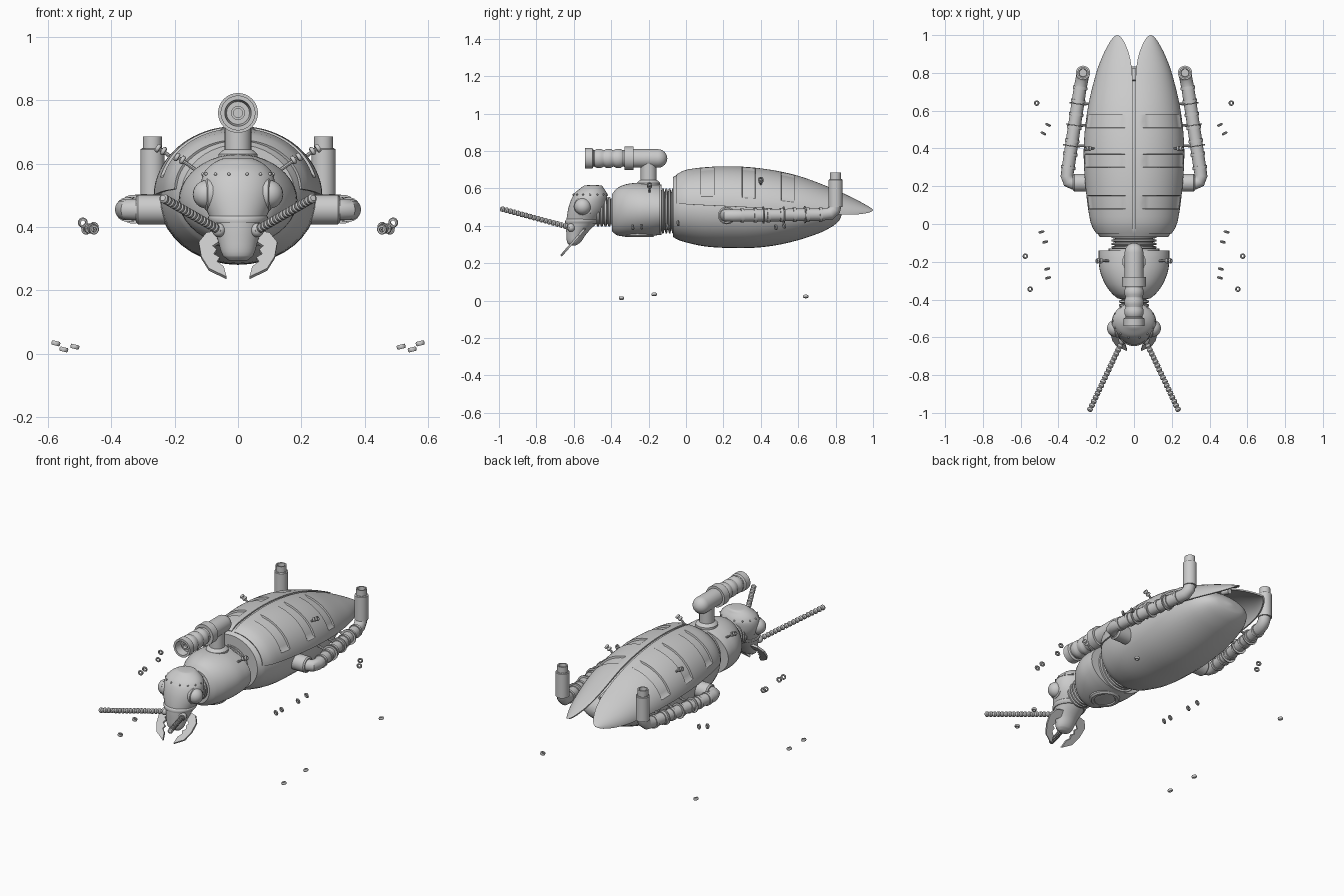
import bpy, bmesh, math
from mathutils import Vector

if "Cube" in bpy.data.objects:
    bpy.data.objects.remove(bpy.data.objects["Cube"])

metal = bpy.data.materials.new("plain_grey_metal")
metal.use_nodes = True
metal.diffuse_color = (0.6, 0.6, 0.6, 1)
metal.node_tree.nodes["Principled BSDF"].inputs["Base Color"].default_value = (0.6, 0.6, 0.6, 1)
parts = []


def finish(name, data, mirror=False, thickness=0):
    ob = bpy.data.objects.new(name, data)
    bpy.context.scene.collection.objects.link(ob)
    data.materials.append(metal)
    if thickness:
        m = ob.modifiers.new("Thickness", 'SOLIDIFY')
        m.thickness, m.offset = thickness, -1
    if mirror:
        m = ob.modifiers.new("Mirror", 'MIRROR')
        m.use_mirror_merge = False
    parts.append(ob)
    return ob


def skin(name, rings, closed=True, caps=True, **kw):
    """Join equal-length rings of points into one surface."""
    bm = bmesh.new()
    rows = [[bm.verts.new(p) for p in ring] for ring in rings]
    n = len(rows[0])
    for a, b in zip(rows, rows[1:]):
        for i in range(n if closed else n - 1):
            j = (i + 1) % n
            bm.faces.new((a[i], a[j], b[j], b[i]))
    if caps:
        bm.faces.new(rows[0][::-1])
        bm.faces.new(rows[-1])
    bmesh.ops.recalc_face_normals(bm, faces=bm.faces)
    me = bpy.data.meshes.new(name)
    bm.to_mesh(me)
    bm.free()
    return finish(name, me, **kw)


def turned(name, start, end, profile, seg=24, **kw):
    """Lathe a (distance, radius) profile around the line from start to end."""
    start, axis = Vector(start), (Vector(end) - Vector(start)).normalized()
    u = axis.orthogonal().normalized()
    v = axis.cross(u)
    rings = []
    for d, r in profile:
        r = max(r, 0.0005)
        rings.append([start + axis * d + r * (u * math.cos(t) + v * math.sin(t))
                      for t in (math.tau * i / seg for i in range(seg))])
    return skin(name, rings, **kw)


def rod(name, start, end, r, seg=20, **kw):
    length = (Vector(end) - Vector(start)).length
    return turned(name, start, end, [(0, r), (length, r)], seg, **kw)


def ridges(length, count, low, high):
    step = length / count
    return [(step * (i + f), r) for i in range(count)
            for f, r in ((0, low), (0.25, high), (0.7, high), (0.95, low))]


def at(keys, t):
    """Smooth interpolation of key rows whose first value is the position."""
    i = max(0, min(len(keys) - 2, sum(k[0] <= t for k in keys) - 1))
    a, b = keys[i], keys[i + 1]
    p, q = keys[max(i - 1, 0)], keys[min(i + 2, len(keys) - 1)]
    h = b[0] - a[0]
    s = (t - a[0]) / h
    out = []
    for c in range(1, len(a)):
        ma = (b[c] - p[c]) / (b[0] - p[0]) * h
        mb = (q[c] - a[c]) / (q[0] - a[0]) * h
        out.append((2*s**3 - 3*s*s + 1) * a[c] + (s**3 - 2*s*s + s) * ma
                   + (3*s*s - 2*s**3) * b[c] + (s**3 - s*s) * mb)
    return out


def loft(name, keys, axis='y', seg=40, sub=4):
    """Elliptical rings; keys are (position, centre, half width, half depth)."""
    spots = [a[0] + (b[0] - a[0]) * i / sub for a, b in zip(keys, keys[1:]) for i in range(sub)]
    rings = []
    for t in spots + [keys[-1][0]]:
        c, rx, rd = at(keys, t)
        ring = []
        for i in range(seg):
            g = math.tau * i / seg
            x, d = max(rx, .002) * math.cos(g), c + max(rd, .002) * math.sin(g)
            ring.append((x, t, d) if axis == 'y' else (x, d, t))
        rings.append(ring)
    return skin(name, rings)


def ball(name, centre, r, **kw):
    bm = bmesh.new()
    bmesh.ops.create_uvsphere(bm, u_segments=20, v_segments=12, radius=r)
    bmesh.ops.translate(bm, verts=bm.verts, vec=centre)
    me = bpy.data.meshes.new(name)
    bm.to_mesh(me)
    bm.free()
    return finish(name, me, **kw)


def nut(name, centre, axis, r=0.016, h=0.01):
    c, n = Vector(centre), Vector(axis).normalized()
    turned(name, c - n * h / 2, c + n, [(0, r*.5), (0, r*.85), (h*.3, r), (h*.7, r),
           (h, r*.85), (h, r*.5), (0, r*.5)], 12, mirror=True, caps=False)


# Abdomen
loft("abdomen", [(-.07, .5, .18, .16), (-.03, .5, .205, .18), (.1, .492, .238, .202),
                 (.25, .488, .248, .207), (.4, .485, .248, .2), (.55, .482, .236, .172),
                 (.7, .478, .2, .122), (.78, .473, .155, .078), (.82, .47, .1, .04),
                 (.835, .47, .01, .005)])

# Wing covers with sunken cross slots
WING = [(-.05, .008, .2, .52, .675), (0, .008, .228, .515, .7), (.2, .008, .257, .505, .718),
        (.4, .008, .266, .495, .707), (.6, .008, .247, .48, .667), (.8, .01, .2, .462, .592),
        (.9, .026, .162, .46, .545), (.96, .05, .13, .466, .513), (.99, .07, .108, .475, .495),
        (1, .085, .092, .483, .487)]
SLOTS = ((.08, .15), (.3, .37), (.51, .58))
ys = [(-.05 + .03 * i, False) for i in range(35)] + [(.985, False), (.993, False), (1, False)]
ys = [(y, s) for y, s in ys if y <= 1 and not any(a - .003 < y < b + .003 for a, b in SLOTS)]
for a, b in SLOTS:
    ys += [(a - .001, False), (a + .001, True), ((a + b) / 2, True), (b - .001, True), (b + .001, False)]
angles = [(90 * i / 20, 3 <= i <= 16) for i in range(21)]
rows = []
for y, slot_row in sorted(ys):
    inner, outer, edge, top = at(WING, y)
    row = []
    for deg, slot_col in angles:
        g = math.radians(deg)
        sink = 0.01 if slot_row and slot_col else 0
        row.append((inner + (outer - inner - sink) * math.sin(g), y,
                    edge + (top - edge - sink) * math.cos(g)))
    rows.append(row)
skin("wing_covers", rows, closed=False, caps=False, mirror=True, thickness=0.008)
rod("wing_hinge_pin", (0, .76, .575), (0, .82, .56), .014)

# Waist bellows, thorax and neck bellows
turned("waist_bellows", (0, -.15, .48), (0, -.06, .48), ridges(.09, 5, .1, .12), 32)
loft("thorax", [(-.395, .47, .085, .1), (-.37, .475, .115, .125), (-.32, .482, .152, .14),
                (-.25, .485, .18, .145), (-.18, .485, .187, .14), (-.14, .485, .187, .133)])
rod("thorax_rear_lip", (0, -.145, .485), (0, -.13, .485), .135, 32)
turned("underside_socket", (0, -.25, .37), (0, -.25, 0),
       [(0, .085), (.022, .085), (.03, .075), (.03, .06), (.015, .05), (.015, .03), (.025, .02), (.025, 0)], 28)
turned("neck_bellows", (0, -.48, .475), (0, -.38, .475), ridges(.1, 5, .065, .08), 28)

# Head, crown, eyes and rivets
loft("head", [(.295, -.605, .03, .015), (.31, -.6, .048, .035), (.36, -.585, .064, .055),
              (.42, -.556, .085, .084), (.48, -.532, .11, .1), (.53, -.52, .118, .098),
              (.57, -.51, .106, .086), (.6, -.502, .07, .055), (.61, -.5, .01, .01)], 'z')
loft("crown_plate", [(.56, -.512, .114, .094), (.58, -.508, .102, .082), (.6, -.502, .08, .063),
                     (.615, -.497, .052, .046), (.617, -.497, .04, .03)], 'z')
loft("muzzle_band", [(.412, -.559, .086, .086), (.422, -.555, .092, .091),
                     (.432, -.551, .094, .092), (.436, -.55, .09, .088)], 'z')
ball("eyes", (.098, -.552, .503), .045, mirror=True)
turned("eye_sockets", (.08, -.547, .503), (.2, -.56, .503),
       [(0, .052), (.02, .052), (.024, .046)], mirror=True)
for i in range(7):
    g = math.radians(-75 + 25 * i)
    ball("crown_rivet", (.111 * math.cos(g), -.512 + .092 * math.sin(g), .567), .005, mirror=True)

# Toothed jaws
JAW = [(.045, .385), (.1, .375), (.124, .345), (.116, .3), (.092, .262), (.036, .235),
       (.045, .268), (.066, .284), (.058, .297), (.077, .308), (.067, .322), (.08, .333), (.055, .35)]
bm = bmesh.new()
bm.faces.new([bm.verts.new((x, -.555 - (.36 - z) * .87, z)) for x, z in JAW])
jaw = bpy.data.meshes.new("jaws")
bm.to_mesh(jaw)
bm.free()
finish("jaws", jaw, mirror=True, thickness=.012)

# Segmented antennae
a, b = Vector((.06, -.615, .39)), Vector((.238, -.992, .492))
turned("antennae", a, b, ridges((b - a).length, 18, .009, .015), 12, mirror=True)
ball("antenna_sockets", a, .022, mirror=True)

# Back-mounted scope on its post
turned("scope_post", (0, -.2, .59), (0, -.2, 1), [(0, .062), (.04, .062), (.05, .052), (.055, .042), (.17, .042)])
barrel = [(.05, 0), (.05, .014), (.03, .014), (.03, .022), (.045, .022), (.045, .036),
          (0, .042), (0, .055), (.04, .055), (.045, .045)]
barrel += [(.05 + d, r) for d, r in ridges(.155, 3, .044, .051)]
barrel += [(.21, .045), (.21, .063), (.26, .063), (.26, .05), (.39, .05)]
barrel += [(.39 + .05 * math.sin(g), .05 * math.cos(g)) for g in (math.pi * i / 12 for i in range(1, 7))]
turned("scope_barrel", (0, -.54, .76), (0, 0, .76), barrel, 28)

# Side exhaust pipes
curve = bpy.data.curves.new("exhaust_pipes", 'CURVE')
curve.dimensions, curve.bevel_depth, curve.bevel_resolution = '3D', .034, 5
curve.use_fill_caps = True
path = [(.24, .218, .455), (.32, .215, .455), (.345, .225, .455), (.355, .255, .455),
        (.348, .3, .455), (.285, .72, .46), (.275, .77, .465), (.27, .793, .485),
        (.27, .8, .52), (.27, .8, .65)]
line = curve.splines.new('POLY')
line.points.add(len(path) - 1)
for point, p in zip(line.points, path):
    point.co = (*p, 1)
finish("exhaust_pipes", curve, mirror=True)
turned("exhaust_inlets", (.23, .218, .455), (.5, .218, .455),
       [(0, .047), (.085, .047), (.092, .04)], mirror=True)
turned("exhaust_stacks", (.27, .8, .5), (.27, .8, 1),
       [(0, .038), (.145, .038), (.15, .03), (.185, .03), (.185, .022), (.15, .02), (.15, 0)], mirror=True)
p0, p1 = Vector(path[4]), Vector(path[5])
way = (p1 - p0).normalized()
for i in range(7):
    c = p0.lerp(p1, i / 6)
    rod("pipe_band", c - way * .008, c + way * .008, .039, mirror=True)
for f in (.27, .53, .8):
    c = p0.lerp(p1, f)
    rod("pipe_clamp", c - way * .003, c + way * .003, .046, mirror=True)
    rod("pipe_bracket", c, c + Vector((-.11, 0, .03)), .007, 8, mirror=True)

# Small fixing nuts on the shell and loose nuts around the body
for y, x, z in ((.4, .235, .64), (-.195, .175, .612)):
    for k in (0, .022):
        nut("shell_nut", (x + k * .8, y, z + k * .4), (1, .1, .6), .014, .012)
    rod("shell_bolt", (x - .06, y, z - .045), (x + .01, y, z + .005), .006, 8, mirror=True)
for c in ((.455, .525, .4), (.48, .48, .392), (.49, -.042, .414),
          (.47, -.095, .395), (.46, -.238, .395), (.455, -.285, .392)):
    nut("loose_ring", c, (-.5 if c[1] > .2 else .25, 1, .15))
for c in ((.515, .64, .022), (.55, -.345, .0135), (.575, -.17, .033)):
    nut("ground_nut", c, (-.25, 0, 1), .0145, .014)

# Bake modifiers, then smooth while keeping edges crisp
bpy.ops.object.select_all(action='DESELECT')
for ob in parts:
    ob.select_set(True)
bpy.context.view_layer.objects.active = parts[0]
bpy.ops.object.convert(target='MESH')
bpy.ops.object.shade_smooth_by_angle(angle=math.radians(35))
